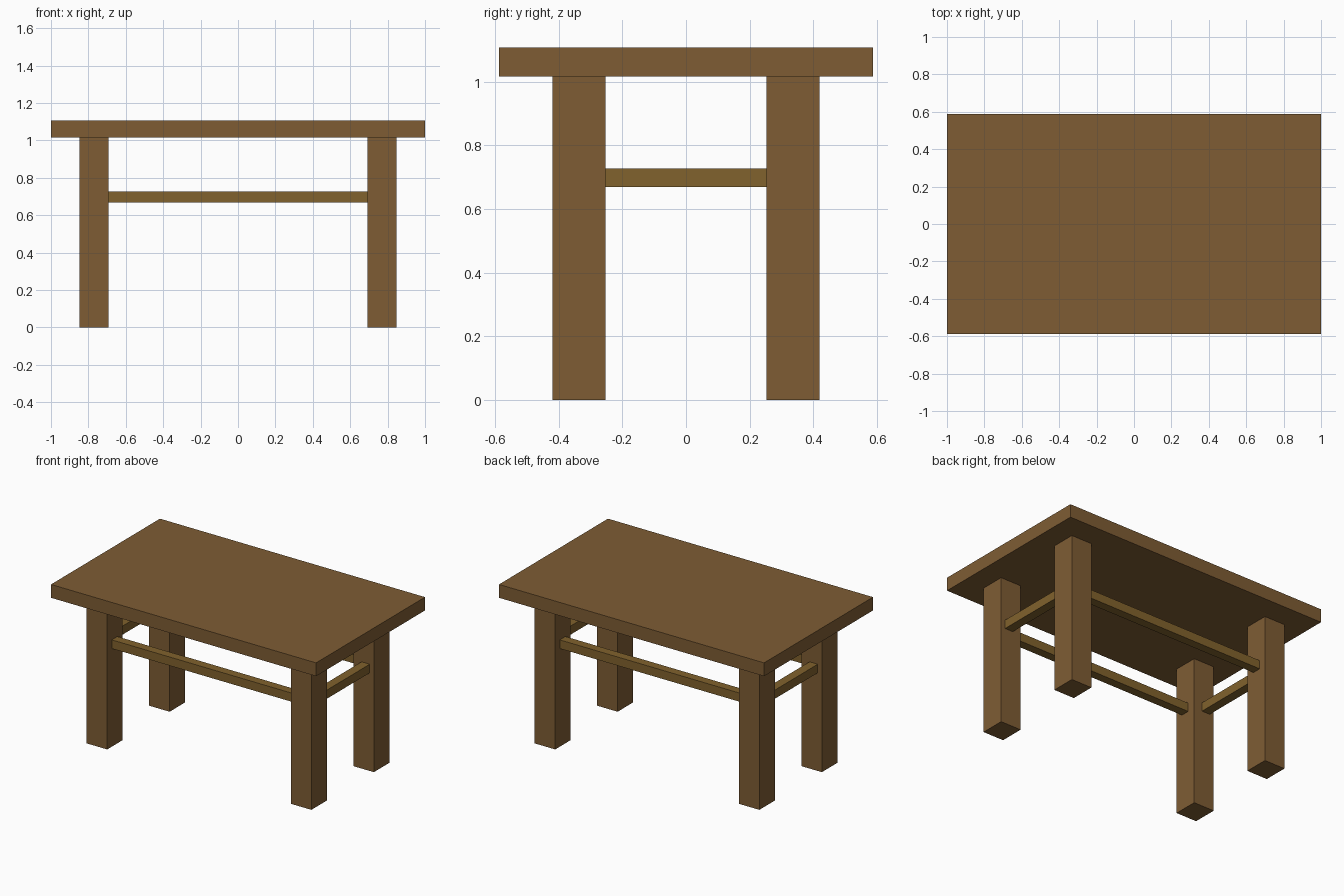
import bpy

if "Cube" in bpy.data.objects:
    bpy.data.objects.remove(bpy.data.objects["Cube"])


def material(name, color):
    m = bpy.data.materials.new(name)
    m.diffuse_color = color
    m.use_nodes = True
    m.node_tree.nodes["Principled BSDF"].inputs["Base Color"].default_value = m.diffuse_color
    return m


wood = material("wood", (0.21, 0.108, 0.034, 1))
rail_wood = material("rail_wood", (0.22, 0.122, 0.026, 1))


def box(name, lo, hi, mat):
    """Axis-aligned box between two corners."""
    bpy.ops.mesh.primitive_cube_add(size=1, location=[(a + b) / 2 for a, b in zip(lo, hi)])
    ob = bpy.context.object
    ob.name = name
    ob.scale = [b - a for a, b in zip(lo, hi)]
    bpy.ops.object.transform_apply(location=False, rotation=False, scale=True)
    ob.data.materials.append(mat)
    return ob


LEG_X, LEG_Y = (0.693, 0.848), (0.253, 0.42)   # inner and outer leg faces
TOP_Z, UNDER_Z = 1.107, 1.016
RAIL_Z = (0.669, 0.728)

# Tabletop
box("tabletop", (-1, -0.587, UNDER_Z), (1, 0.587, TOP_Z), wood)

# Four legs
for sx, side in ((-1, "left"), (1, "right")):
    for sy, end in ((-1, "front"), (1, "back")):
        xs = sorted(sx * v for v in LEG_X)
        ys = sorted(sy * v for v in LEG_Y)
        box(f"{end}_{side}_leg", (xs[0], ys[0], 0), (xs[1], ys[1], UNDER_Z), wood)

# Long rails between left and right legs
for sy, end in ((-1, "front"), (1, "back")):
    ys = sorted(sy * v for v in (0.31, 0.37))
    box(f"{end}_rail", (-LEG_X[0], ys[0], RAIL_Z[0]), (LEG_X[0], ys[1], RAIL_Z[1]), rail_wood)

# Short rails between front and back legs
for sx, side in ((-1, "left"), (1, "right")):
    xs = sorted(sx * v for v in (0.755, 0.817))
    box(f"{side}_rail", (xs[0], -LEG_Y[0], RAIL_Z[0]), (xs[1], LEG_Y[0], RAIL_Z[1]), rail_wood)
